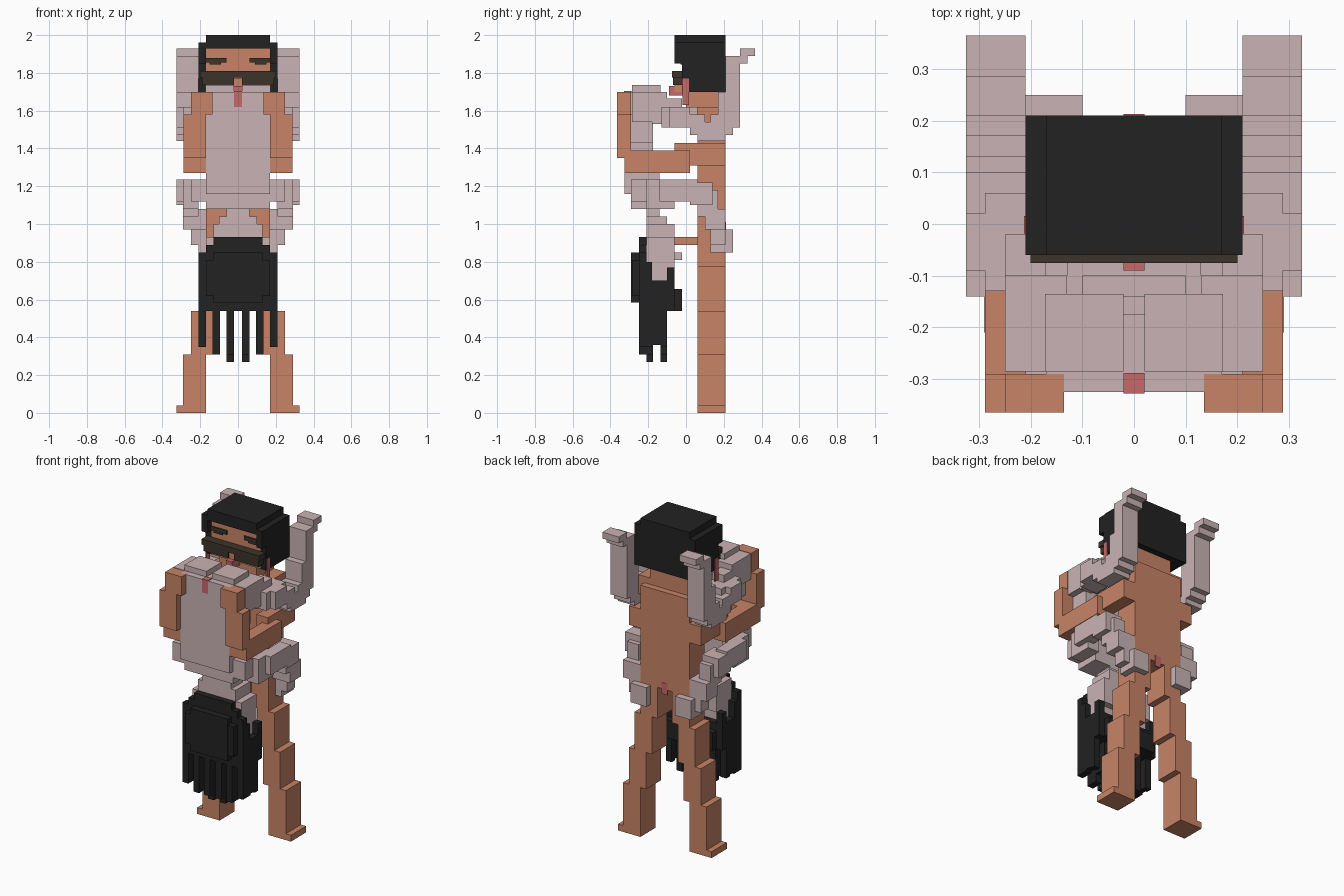
import bpy

cube = bpy.data.objects.get("Cube")
if cube:
    bpy.data.objects.remove(cube, do_unlink=True)


def material(name, rgb):
    m = bpy.data.materials.new(name)
    m.use_nodes = True
    m.diffuse_color = (*rgb, 1)
    m.node_tree.nodes["Principled BSDF"].inputs["Base Color"].default_value = (*rgb, 1)
    return m


PALE = material("pale skin", (0.59, 0.45, 0.46))
TAN = material("tan skin", (0.58, 0.23, 0.135))
BLACK = material("black hair", (0.016, 0.016, 0.016))
BROWN = material("dark brown", (0.045, 0.034, 0.024))
PINK = material("pink", (0.58, 0.14, 0.14))


def build(name, mat, boxes, mirror=False):
    """Join axis-aligned boxes (x0, x1, y0, y1, z0, z1) into one part."""
    verts, faces = [], []
    for x0, x1, y0, y1, z0, z1 in boxes:
        sides = [(x0, x1)] + ([(-x1, -x0)] if mirror else [])
        for a, b in sides:
            n = len(verts)
            verts += [(x, y, z) for z in (z0, z1) for y in (y0, y1) for x in (a, b)]
            for f in ((0, 2, 3, 1), (4, 5, 7, 6), (0, 1, 5, 4),
                      (2, 6, 7, 3), (0, 4, 6, 2), (1, 3, 7, 5)):
                faces.append([n + i for i in f])
    me = bpy.data.meshes.new(name)
    me.from_pydata(verts, [], faces)
    me.materials.append(mat)
    ob = bpy.data.objects.new(name, me)
    bpy.context.collection.objects.link(ob)
    return ob


# Standing figure: stepped legs, torso, shoulders, neck
build("standing_legs", TAN, [
    (0.17, 0.325, 0.06, 0.21, 0, 0.04),
    (0.17, 0.29, 0.06, 0.21, 0.04, 0.31),
    (0.13, 0.25, 0.06, 0.21, 0.31, 0.54),
    (0.09, 0.21, 0.06, 0.21, 0.54, 0.775),
    (0.05, 0.17, 0.06, 0.21, 0.775, 1.0)], True)
build("standing_torso", TAN, [
    (-0.17, 0.17, 0.06, 0.21, 0.97, 1.58),
    (-0.21, 0.21, 0.06, 0.17, 1.50, 1.62),
    (-0.13, 0.13, 0.0, 0.17, 1.58, 1.70)])
build("waist_block", TAN, [(-0.02, 0.02, -0.06, 0.06, 0.89, 0.93)])
build("back_crease", PINK, [(-0.02, 0.02, 0.205, 0.213, 0.94, 1.01)])

# Arms reaching forward, then up
build("standing_arms", TAN, [
    (0.17, 0.25, -0.06, 0.21, 1.31, 1.43),
    (0.21, 0.288, -0.325, 0.02, 1.27, 1.39),
    (0.17, 0.288, -0.365, -0.29, 1.35, 1.58),
    (0.17, 0.288, -0.325, -0.21, 1.27, 1.39),
    (0.135, 0.25, -0.365, -0.29, 1.58, 1.70)], True)

# Standing head: face, hair, brows, moustache
build("standing_face", TAN, [
    (-0.17, 0.17, -0.02, 0.1, 1.70, 1.95),
    (-0.02, 0.02, -0.06, -0.02, 1.70, 1.77)])
build("standing_hair", BLACK, [
    (-0.17, 0.17, -0.06, 0.21, 1.93, 2.0),
    (-0.21, 0.21, 0.02, 0.21, 1.70, 1.96)])
build("side_hair", BLACK, [
    (0.17, 0.21, -0.02, 0.1, 1.70, 1.96),
    (0.17, 0.21, -0.06, 0.0, 1.85, 1.96)], True)
build("eyes", BROWN, [
    (0.06, 0.17, -0.028, -0.018, 1.855, 1.88),
    (0.09, 0.15, -0.029, -0.018, 1.845, 1.86)], True)
build("moustache", BROWN, [
    (0.0, 0.2, -0.075, -0.02, 1.775, 1.81),
    (0.02, 0.19, -0.07, -0.02, 1.735, 1.775)], True)
build("tongue", PINK, [(-0.02, 0.02, -0.09, -0.01, 1.68, 1.73)])
build("cheek_patches", PINK, [(0.205, 0.213, -0.018, 0.015, 1.63, 1.77)], True)

# Inverted figure: torso, chest, seat
build("inverted_torso", PALE, [
    (-0.17, 0.17, -0.325, -0.175, 1.16, 1.70),
    (-0.17, 0.17, -0.29, -0.14, 1.08, 1.27),
    (-0.06, 0.06, -0.21, -0.14, 0.97, 1.08),
    (-0.10, 0.10, -0.21, -0.10, 0.97, 1.04)])
build("inverted_seat", PALE, [
    (0.02, 0.172, -0.285, -0.135, 1.58, 1.735),
    (0.13, 0.21, -0.29, -0.175, 1.43, 1.58)], True)
build("seat_crease", PINK, [(-0.02, 0.02, -0.328, -0.288, 1.62, 1.704)])

# Inverted legs bending over the shoulders and up behind
build("inverted_legs", PALE, [
    (0.13, 0.25, -0.285, -0.10, 1.54, 1.70),
    (0.17, 0.25, -0.18, -0.02, 1.53, 1.665),
    (0.17, 0.288, -0.13, 0.06, 1.51, 1.62),
    (0.21, 0.325, -0.09, 0.02, 1.51, 1.62),
    (0.21, 0.325, 0.02, 0.10, 1.47, 1.58),
    (0.21, 0.325, 0.06, 0.21, 1.44, 1.54),
    (0.21, 0.325, 0.13, 0.25, 1.47, 1.58),
    (0.21, 0.325, 0.17, 0.285, 1.51, 1.70),
    (0.21, 0.325, 0.21, 0.285, 1.70, 1.89),
    (0.21, 0.325, 0.21, 0.325, 1.85, 1.89),
    (0.21, 0.325, 0.285, 0.365, 1.89, 1.93)], True)

# Inverted arms wrapping round to the back
build("inverted_arms", PALE, [
    (0.17, 0.25, -0.29, -0.14, 1.12, 1.235),
    (0.21, 0.29, -0.21, -0.06, 1.08, 1.235),
    (0.25, 0.325, -0.14, 0.06, 1.12, 1.235),
    (0.21, 0.325, 0.02, 0.14, 1.10, 1.22),
    (0.21, 0.29, 0.06, 0.17, 1.04, 1.18),
    (0.17, 0.29, 0.10, 0.21, 0.97, 1.08),
    (0.17, 0.25, 0.13, 0.21, 0.89, 0.97),
    (0.10, 0.21, 0.21, 0.25, 0.85, 0.97),
    (0.17, 0.21, 0.13, 0.25, 0.85, 0.97)], True)

# Inverted head: face and nose
build("inverted_face", PALE, [
    (-0.17, 0.17, -0.21, -0.06, 0.77, 0.93),
    (-0.13, 0.13, -0.21, -0.06, 0.92, 1.0),
    (-0.17, 0.17, -0.18, -0.10, 0.70, 0.77),
    (-0.02, 0.02, -0.06, -0.02, 0.81, 0.85)])

# Hanging hair: cap, back plates, strands
build("inverted_hair", BLACK, [
    (-0.13, 0.13, -0.29, -0.25, 0.585, 0.85),
    (-0.17, 0.17, -0.285, -0.25, 0.62, 0.81),
    (-0.21, 0.21, -0.25, -0.21, 0.54, 0.85),
    (-0.17, 0.17, -0.25, -0.21, 0.85, 0.89),
    (-0.13, 0.13, -0.25, -0.21, 0.89, 0.93),
    (-0.17, 0.17, -0.21, -0.06, 0.54, 0.70),
    (-0.17, 0.17, -0.10, -0.02, 0.54, 0.655)])
build("temple_hair", BLACK, [
    (0.17, 0.21, -0.25, -0.06, 0.54, 0.70),
    (0.17, 0.21, -0.10, -0.06, 0.62, 0.77),
    (0.17, 0.21, -0.22, -0.18, 0.70, 0.80)], True)
build("hair_strands", BLACK, [
    s for x, z in ((0.02, 0.27), (0.095, 0.31), (0.17, 0.35))
    for s in ((x, x + 0.04, -0.25, -0.175, max(z, 0.31), 0.56),
              (x, x + 0.04, -0.21, -0.175, z, 0.56),
              (x, x + 0.04, -0.175, -0.135, 0.36, 0.56),
              (x, x + 0.04, -0.135, -0.10, z, 0.56))], True)
